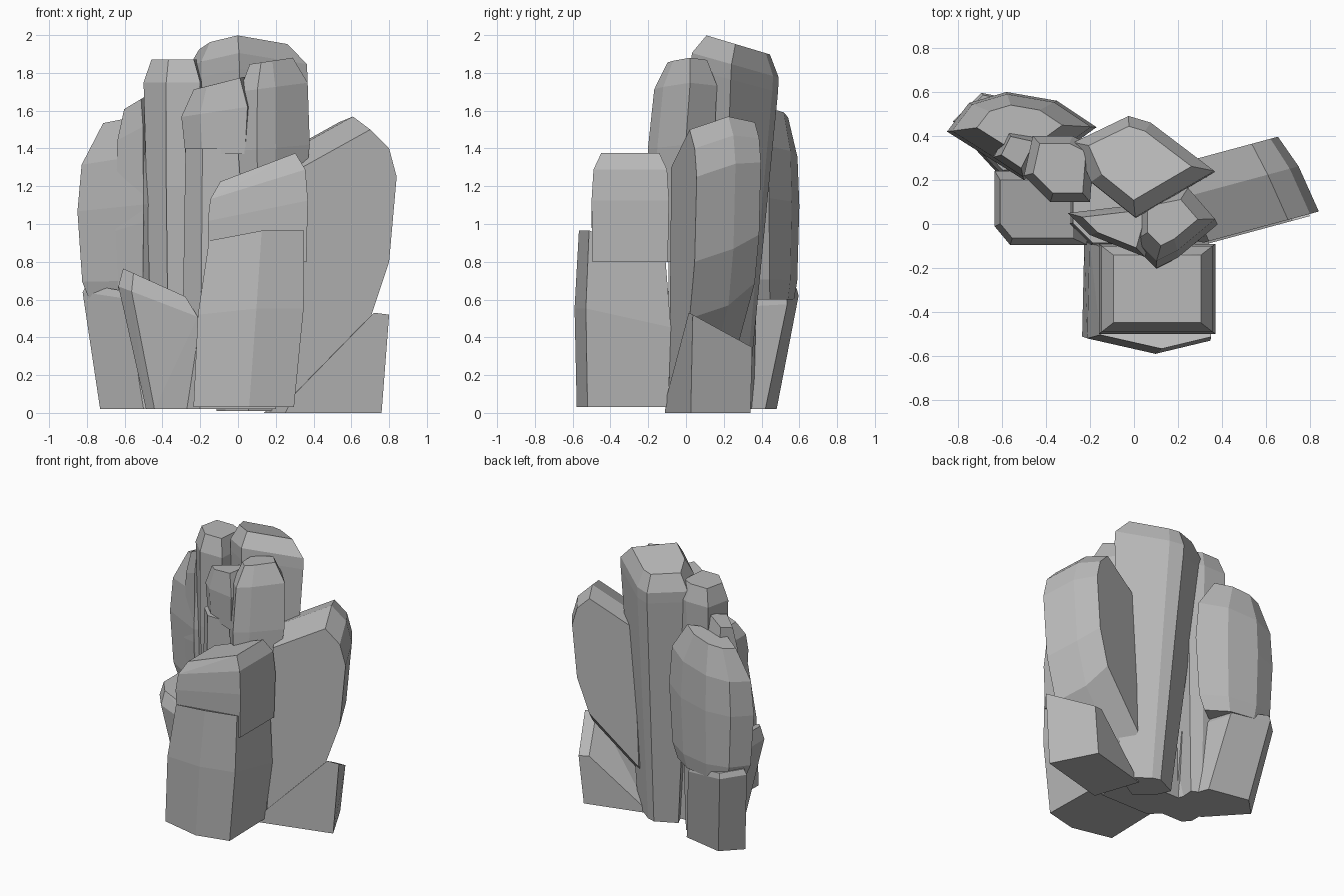
import bpy
import bmesh
from mathutils import Vector

default_cube = bpy.data.objects.get("Cube")
if default_cube:
    bpy.data.objects.remove(default_cube, do_unlink=True)

# One plain stone colour
stone_grey = bpy.data.materials.new("stone_grey")
stone_grey.use_nodes = True
colour = (.48, .48, .48, 1)
stone_grey.diffuse_color = colour
stone_grey.node_tree.nodes["Principled BSDF"].inputs["Base Color"].default_value = colour


def standing(u, v, level, slope):
    """Place a plan corner at a height that may slope."""
    return Vector((u, v, max(level + slope, 0)))


def upright(u, v, level, slope):
    """Place a front-outline corner at a depth that follows the turned slab."""
    return Vector((u, level + slope + .27 * u, max(v, 0)))


def rock(name, corners, levels, lean=(0, 0), tilt=(0, 0), place=standing):
    """Wrap a faceted stone around one outline, resized at each level.

    The outline drifts by lean per unit and tilts gradually towards the last level.
    """
    outline = [Vector(corner) for corner in corners]
    centre = sum(outline, Vector((0, 0))) / len(outline)
    lean, tilt = Vector(lean), Vector(tilt)
    start, end = levels[0][0], levels[-1][0]
    bm = bmesh.new()
    for level, size in levels:
        rise = level - start
        for corner in outline:
            offset = (corner - centre) * size
            spot = centre + offset + lean * rise
            slope = tilt.dot(offset) * rise / (end - start)
            bm.verts.new(place(spot.x, spot.y, level, slope))
    hull = bmesh.ops.convex_hull(bm, input=list(bm.verts), use_existing_faces=False)
    spare = {item for key in ("geom_interior", "geom_unused") for item in hull[key]
             if isinstance(item, bmesh.types.BMVert)}
    bmesh.ops.delete(bm, geom=list(spare), context="VERTS")
    bmesh.ops.dissolve_limit(bm, angle_limit=.04, verts=list(bm.verts), edges=list(bm.edges))
    bmesh.ops.recalc_face_normals(bm, faces=list(bm.faces))
    mesh = bpy.data.meshes.new(name)
    bm.to_mesh(mesh)
    bm.free()
    mesh.materials.append(stone_grey)
    stone = bpy.data.objects.new(name, mesh)
    bpy.context.scene.collection.objects.link(stone)


# Front block: a heavy base with a sloping cap resting on it
rock("front_block_base",
     corners=[(-.25, -.52), (.06, -.59), (.31, -.53), (.3, -.08), (-.24, -.08)],
     levels=[(.03, .95), (.5, 1), (.88, .9)],
     lean=(.08, 0), tilt=(.1, -.4))
rock("front_block_cap",
     corners=[(-.16, -.5), (.37, -.5), (.37, -.09), (-.16, -.09)],
     levels=[(.8, .97), (1.07, 1), (1.21, .95), (1.3, .75)],
     tilt=(.38, 0))

# Right side: a turned slab leaning on a low wedge
rock("right_slab",
     corners=[(.3, .1), (.34, 1.3), (.7, 1.5), (.8, 1.4), (.84, 1.25), (.8, .8), (.7, .5)],
     levels=[(-.17, 1), (.06, 1), (.22, .85)],
     lean=(-.4, .3), place=upright)
rock("right_wedge",
     corners=[(.25, 0), (.76, 0), (.8, .52), (.72, .53), (.3, .1)],
     levels=[(-.18, 1), (.18, .9)],
     lean=(-.4, -.4), place=upright)

# Tall column at the back, widening upwards
rock("tall_column",
     corners=[(-.22, .28), (.03, .4), (.13, .37), (.42, .15), (.06, -.06), (-.14, .1)],
     levels=[(.01, .6), (1.75, 1), (1.83, 1), (1.94, .73)],
     lean=(-.03, .05), tilt=(0, -.3))

# Middle: a core carrying two boulders
rock("middle_core",
     corners=[(-.3, 0), (-.2, -.1), (.2, -.1), (.2, .2), (-.3, .2)],
     levels=[(.02, 1), (1.4, .9)])
rock("middle_boulder_right",
     corners=[(0, -.15), (.1, -.25), (.2, -.2), (.38, -.05), (.25, .1), (0, .05)],
     levels=[(.8, .7), (1.4, 1), (1.72, .95), (1.86, .6)],
     lean=(0, .08), tilt=(.15, 0))
rock("middle_boulder_left",
     corners=[(-.3, .05), (-.2, -.05), (.05, -.15), (.12, .1)],
     levels=[(1.37, .9), (1.6, 1), (1.75, .7)],
     tilt=(.25, 0))

# Left side: flat-topped pillar, thin shard and broad slab
rock("left_pillar",
     corners=[(-.5, .22), (-.38, .1), (-.2, .1), (-.18, .35), (-.28, .4), (-.46, .4)],
     levels=[(.02, .7), (1.2, 1), (1.75, 1), (1.87, .75)])
rock("left_shard",
     corners=[(-.65, .3), (-.5, .2), (-.4, .4), (-.58, .44)],
     levels=[(.3, .7), (1, 1), (1.5, .9), (1.65, .6)],
     tilt=(.6, 0))
rock("left_slab",
     corners=[(-.85, .42), (-.75, .55), (-.58, .6), (-.35, .56), (-.17, .44), (-.5, .2)],
     levels=[(.6, .8), (.7, .92), (1.1, 1), (1.36, .93), (1.57, .57)],
     tilt=(.2, 0))

# Low stones at the left foot
rock("left_back_base",
     corners=[(-.73, .35), (-.6, .48), (-.3, .42), (-.2, .15), (-.5, .1)],
     levels=[(.02, 1), (.6, 1), (.64, .9)],
     lean=(-.16, .2), tilt=(-.16, 0))
rock("left_front_stone",
     corners=[(-.5, .02), (-.45, -.04), (-.2, -.04), (-.2, .2), (-.5, .2)],
     levels=[(.02, .9), (.6, 1.4), (.7, 1.1)],
     lean=(-.14, -.02), tilt=(-.45, 0))
